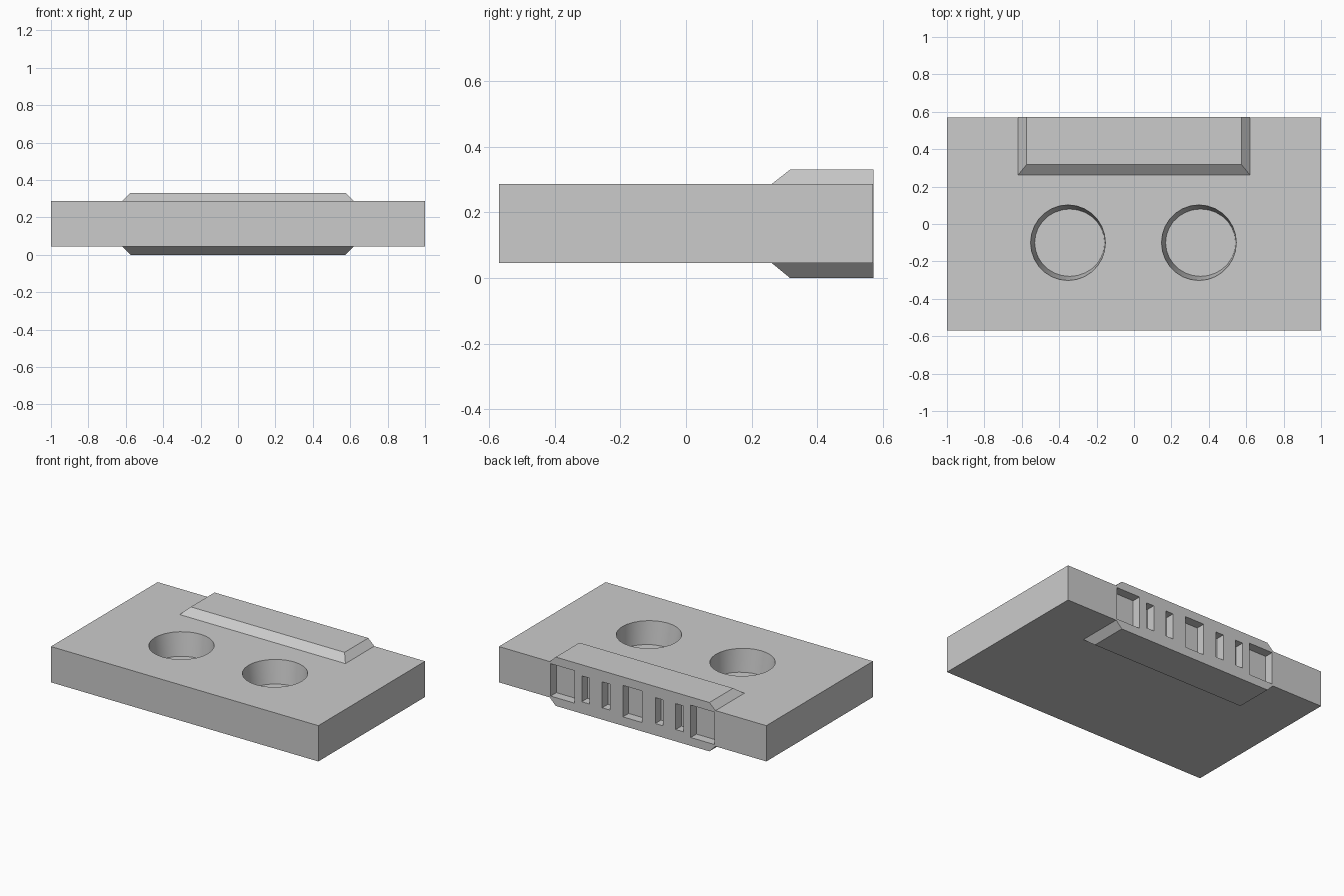
import bpy, bmesh, math
from mathutils import Vector

if "Cube" in bpy.data.objects:
    bpy.data.objects.remove(bpy.data.objects["Cube"])

HALF_X, HALF_Y = 1.0, 0.57
Z_LOW, Z_HIGH = 0.045, 0.287


def finish(name, bm):
    bmesh.ops.recalc_face_normals(bm, faces=bm.faces[:])
    mesh = bpy.data.meshes.new(name)
    bm.to_mesh(mesh)
    bm.free()
    obj = bpy.data.objects.new(name, mesh)
    bpy.context.collection.objects.link(obj)
    return obj


def add_box(bm, x0, x1, y0, y1, z0, z1):
    verts = bmesh.ops.create_cube(bm, size=1)["verts"]
    for v in verts:
        v.co = Vector((x1 if v.co.x > 0 else x0,
                       y1 if v.co.y > 0 else y0,
                       z1 if v.co.z > 0 else z0))


def boolean(target, other, operation):
    mod = target.modifiers.new(operation.lower(), "BOOLEAN")
    mod.operation = operation
    mod.solver = "EXACT"
    mod.object = other
    bpy.context.view_layer.objects.active = target
    bpy.ops.object.modifier_apply(modifier=mod.name)
    bpy.data.objects.remove(other)


# Flat base plate
bm = bmesh.new()
add_box(bm, -HALF_X, HALF_X, -HALF_Y, HALF_Y, Z_LOW, Z_HIGH)
plate = finish("base_plate", bm)

# Raised housing at the back, bevelled above and below the plate
bm = bmesh.new()
back = HALF_Y + 0.001
rings = []
for z, hx, front in ((0, 0.575, 0.317), (Z_LOW, 0.62, 0.262),
                     (Z_HIGH, 0.62, 0.262), (0.33, 0.575, 0.317)):
    rings.append([bm.verts.new((x, y, z)) for x, y in
                  ((-hx, front), (hx, front), (hx, back), (-hx, back))])
for a, b in zip(rings, rings[1:]):
    for i in range(4):
        j = (i + 1) % 4
        bm.faces.new((a[i], a[j], b[j], b[i]))
bm.faces.new(rings[0])
bm.faces.new(rings[-1])
boolean(plate, finish("connector_housing", bm), "UNION")

# Two slightly tapered round recesses in the top
bm = bmesh.new()
for cx in (-0.353, 0.347):
    for_z = ((0.132, 0.187, 0.18, cx + 0.009), (Z_HIGH, 0.2, 0.202, cx),
             (0.4, 0.2, 0.202, cx))
    loops = []
    n = 28
    for z, rx, ry, x in for_z:
        loops.append([bm.verts.new((x + rx * math.cos(math.tau * i / n),
                                    -0.1 + ry * math.sin(math.tau * i / n), z))
                      for i in range(n)])
    for a, b in zip(loops, loops[1:]):
        for i in range(n):
            j = (i + 1) % n
            bm.faces.new((a[i], a[j], b[j], b[i]))
    bm.faces.new(loops[0])
    bm.faces.new(loops[-1])
boolean(plate, finish("recess_cutter", bm), "DIFFERENCE")

# Row of rectangular slots in the back face
bm = bmesh.new()
for side in (-1, 1):
    for near, far, z0, z1 in ((0.435, 0.613, 0.056, 0.275),
                              (0.323, 0.38, 0.08, 0.255),
                              (0.17, 0.227, 0.08, 0.255)):
        x0, x1 = sorted((side * near, side * far))
        add_box(bm, x0, x1, 0.51, 0.7, z0, z1)
add_box(bm, -0.072, 0.072, 0.51, 0.7, 0.06, 0.273)
boolean(plate, finish("slot_cutter", bm), "DIFFERENCE")

# Smooth recess walls, sharp corners elsewhere
bpy.ops.object.select_all(action="DESELECT")
plate.select_set(True)
bpy.context.view_layer.objects.active = plate
bpy.ops.object.shade_smooth_by_angle(angle=math.radians(30))
